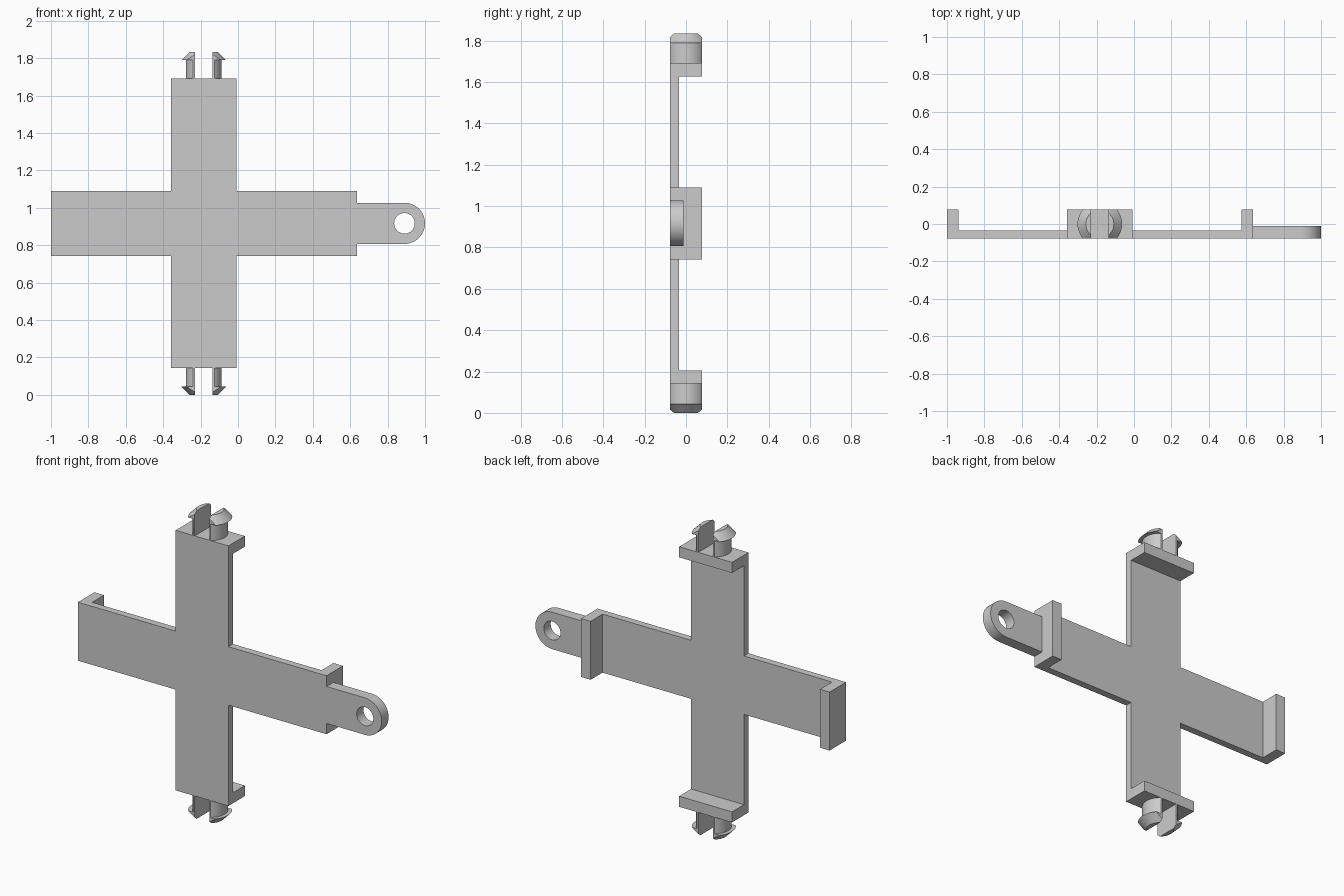
import bpy, bmesh, math
from mathutils import Matrix, Vector

cube = bpy.data.objects.get("Cube")
if cube:
    bpy.data.objects.remove(cube, do_unlink=True)

CX, CZ = -0.183, 0.917              # centre of the cross
FRONT, PLATE_BACK, LIP_BACK, EAR_BACK = -0.077, -0.035, 0.077, -0.012
HALF = 0.174                        # half width of each arm
LEFT, RIGHT, ARM = -1.0, 0.637, 0.774
LIP = 0.063

grey = bpy.data.materials.new("plain grey")
grey.use_nodes = True
colour = (0.6, 0.6, 0.6, 1)
grey.diffuse_color = colour
grey.node_tree.nodes["Principled BSDF"].inputs["Base Color"].default_value = colour


def finish(name, bm):
    bmesh.ops.recalc_face_normals(bm, faces=bm.faces)
    mesh = bpy.data.meshes.new(name)
    bm.to_mesh(mesh)
    bm.free()
    mesh.materials.append(grey)
    obj = bpy.data.objects.new(name, mesh)
    bpy.context.collection.objects.link(obj)
    bpy.ops.object.select_all(action="DESELECT")
    obj.select_set(True)
    bpy.context.view_layer.objects.active = obj
    bpy.ops.object.shade_smooth_by_angle(angle=math.radians(25))
    return obj


def extrude_loops(name, loops, y0, y1):
    """Fill outlines drawn in x and z (extra loops are holes) and thicken along y."""
    bm = bmesh.new()
    for loop in loops:
        vs = [bm.verts.new((x, y0, z)) for x, z in loop]
        for i, v in enumerate(vs):
            bm.edges.new((v, vs[i - 1]))
    if len(loops) == 1:
        bm.faces.new(bm.verts[:])
    else:
        bmesh.ops.triangle_fill(bm, edges=bm.edges[:], use_beauty=True, normal=(0, -1, 0))
    geom = bmesh.ops.extrude_face_region(bm, geom=bm.faces[:], use_keep_orig=True)["geom"]
    bmesh.ops.translate(bm, vec=(0, y1 - y0, 0),
                        verts=[g for g in geom if isinstance(g, bmesh.types.BMVert)])
    return finish(name, bm)


def rect(x0, x1, z0, z1):
    return [(x0, z0), (x1, z0), (x1, z1), (x0, z1)]


def arc(cx, cz, r, start, end, n):
    angles = [math.radians(start + (end - start) * i / n) for i in range(n + 1)]
    return [(cx + r * math.cos(a), cz + r * math.sin(a)) for a in angles]


# Cross-shaped front plate
x0, x1, z0, z1 = CX - HALF, CX + HALF, CZ - HALF, CZ + HALF
bottom, top = CZ - ARM, CZ + ARM
cross = [(LEFT, z0), (x0, z0), (x0, bottom), (x1, bottom), (x1, z0), (RIGHT, z0),
         (RIGHT, z1), (x1, z1), (x1, top), (x0, top), (x0, z1), (LEFT, z1)]
extrude_loops("cross_plate", [cross], FRONT, PLATE_BACK)

# Lips turned back at the four arm ends
lips = {"right_lip": rect(LEFT, LEFT + LIP, z0, z1),
        "left_lip": rect(RIGHT - LIP, RIGHT, z0, z1),
        "top_lip": rect(x0, x1, top - LIP, top),
        "bottom_lip": rect(x0, x1, bottom, bottom + LIP)}
for name, outline in lips.items():
    extrude_loops(name, [outline], PLATE_BACK, LIP_BACK)

# Rounded ear with a hole
EAR_X, EAR_R = 0.89, 0.11
ear = [(RIGHT, CZ - EAR_R)] + arc(EAR_X, CZ, EAR_R, -90, 90, 32) + [(RIGHT, CZ + EAR_R)]
hole = arc(EAR_X, CZ, 0.055, 0, 360, 40)[:-1]
extrude_loops("mounting_ear", [ear, hole], FRONT, EAR_BACK)


def snap_prong(name, side, up):
    """Turned stem with a barbed head, sliced to one side of the slot."""
    bm = bmesh.new()
    profile = [(0, 0), (0.096, 0), (0.096, 0.099), (0.119, 0.099), (0.075, 0.143), (0, 0.143)]
    vs = [bm.verts.new((r, 0, z)) for r, z in profile]
    edges = [bm.edges.new(pair) for pair in zip(vs, vs[1:])]
    bmesh.ops.spin(bm, geom=vs + edges, axis=(0, 0, 1), cent=(0, 0, 0),
                   angle=math.tau, steps=64, use_merge=False)
    bmesh.ops.remove_doubles(bm, verts=bm.verts, dist=1e-5)
    for co, no in (((0.048, 0, 0), (-1, 0, 0)),
                   ((0, LIP_BACK, 0), (0, 1, 0)), ((0, FRONT, 0), (0, -1, 0))):
        bmesh.ops.bisect_plane(bm, geom=bm.verts[:] + bm.edges[:] + bm.faces[:],
                               plane_co=co, plane_no=no, clear_outer=True)
        bmesh.ops.holes_fill(bm, edges=[e for e in bm.edges if e.is_boundary])
    place = Matrix.Translation(Vector((CX, 0, CZ + up * ARM)))
    bm.transform(place @ Matrix.Diagonal((side, 1, up, 1)))
    finish(name, bm)


# Split snap prongs above and below
for up, level in ((1, "top"), (-1, "bottom")):
    for side, hand in ((1, "left"), (-1, "right")):
        snap_prong(f"{level}_{hand}_snap_prong", side, up)
